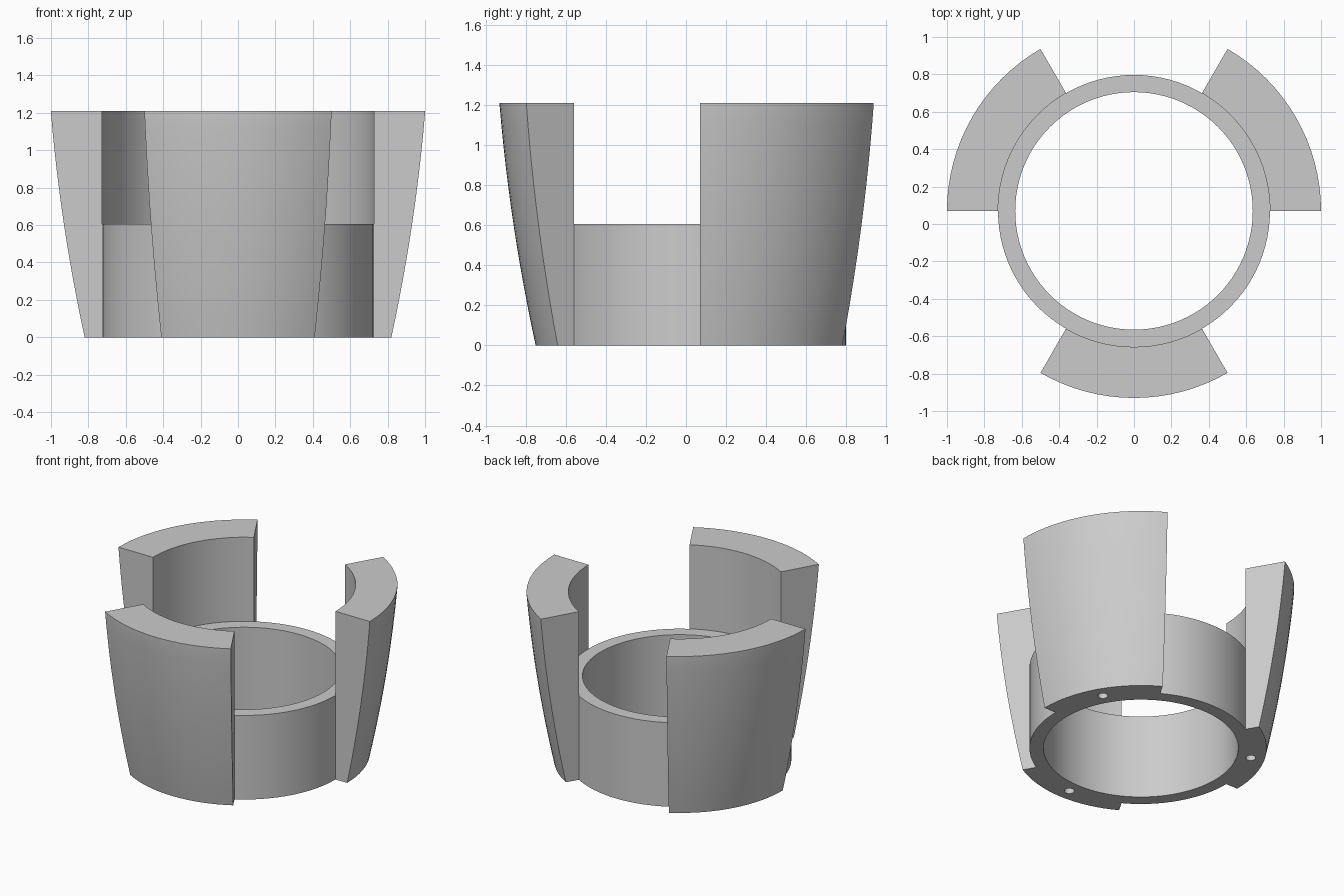
import bpy
import bmesh
from math import sin, cos, radians
from mathutils import Matrix

cube = bpy.data.objects.get("Cube")
if cube:
    bpy.data.objects.remove(cube, do_unlink=True)

CENTRE_Y = 0.07
R_IN, R_OUT = 0.635, 0.727
COLLAR_H, TOP = 0.605, 1.21

grey = bpy.data.materials.new("plain grey")
grey.use_nodes = True
grey.diffuse_color = (0.6, 0.6, 0.6, 1)
grey.node_tree.nodes["Principled BSDF"].inputs["Base Color"].default_value = (0.6, 0.6, 0.6, 1)


def sweep(name, profile, start, end, steps):
    """Turn a closed (radius, height) profile about the vertical axis."""
    bm = bmesh.new()
    full = end - start == 360
    rings = []
    for i in range(steps if full else steps + 1):
        a = radians(start + (end - start) * i / steps)
        rings.append([bm.verts.new((r * cos(a), r * sin(a) + CENTRE_Y, z)) for r, z in profile])
    n = len(profile)
    for i in range(steps):
        a, b = rings[i], rings[(i + 1) % len(rings)]
        for j in range(n):
            k = (j + 1) % n
            bm.faces.new((a[j], b[j], b[k], a[k]))
    if not full:
        bm.faces.new(rings[0])
        bm.faces.new(rings[-1])
    return finish(name, bm)


def finish(name, bm):
    bmesh.ops.recalc_face_normals(bm, faces=bm.faces)
    mesh = bpy.data.meshes.new(name)
    bm.to_mesh(mesh)
    bm.free()
    mesh.materials.append(grey)
    obj = bpy.data.objects.new(name, mesh)
    bpy.context.collection.objects.link(obj)
    return obj


def combine(target, helper, operation):
    mod = target.modifiers.new(operation, 'BOOLEAN')
    mod.operation = operation
    mod.solver = 'EXACT'
    mod.object = helper
    bpy.context.view_layer.objects.active = target
    bpy.ops.object.modifier_apply(modifier=mod.name)
    bpy.data.objects.remove(helper, do_unlink=True)


# Low round collar
holder = sweep("collar_with_petals",
               [(R_IN, 0), (R_OUT, 0), (R_OUT, COLLAR_H), (R_IN, COLLAR_H)], 0, 360, 96)

# Three flared petals, rooted inside the collar wall
flare = []
for i in range(13):
    t = i / 12
    flare.append((0.82 + 0.26 * t - 0.08 * t * t, 1.2 * t))
petal = [(0.69, 0)] + flare + [(1, TOP), (R_OUT, TOP), (R_OUT, COLLAR_H), (0.69, COLLAR_H)]
for start in (0, 120, 240):
    combine(holder, sweep("petal", petal, start, start + 60, 16), 'UNION')

# Small blind holes under each petal
for angle in (30, 150, 270):
    a = radians(angle)
    bm = bmesh.new()
    bmesh.ops.create_cone(bm, cap_ends=True, segments=24, radius1=0.033, radius2=0.033, depth=0.6,
                          matrix=Matrix.Translation((R_OUT * cos(a), R_OUT * sin(a) + CENTRE_Y, 0)))
    combine(holder, finish("hole_cutter", bm), 'DIFFERENCE')

# Smooth curved walls, crisp edges
bpy.ops.object.select_all(action='DESELECT')
holder.select_set(True)
bpy.context.view_layer.objects.active = holder
bpy.ops.object.shade_smooth_by_angle(angle=radians(30))
